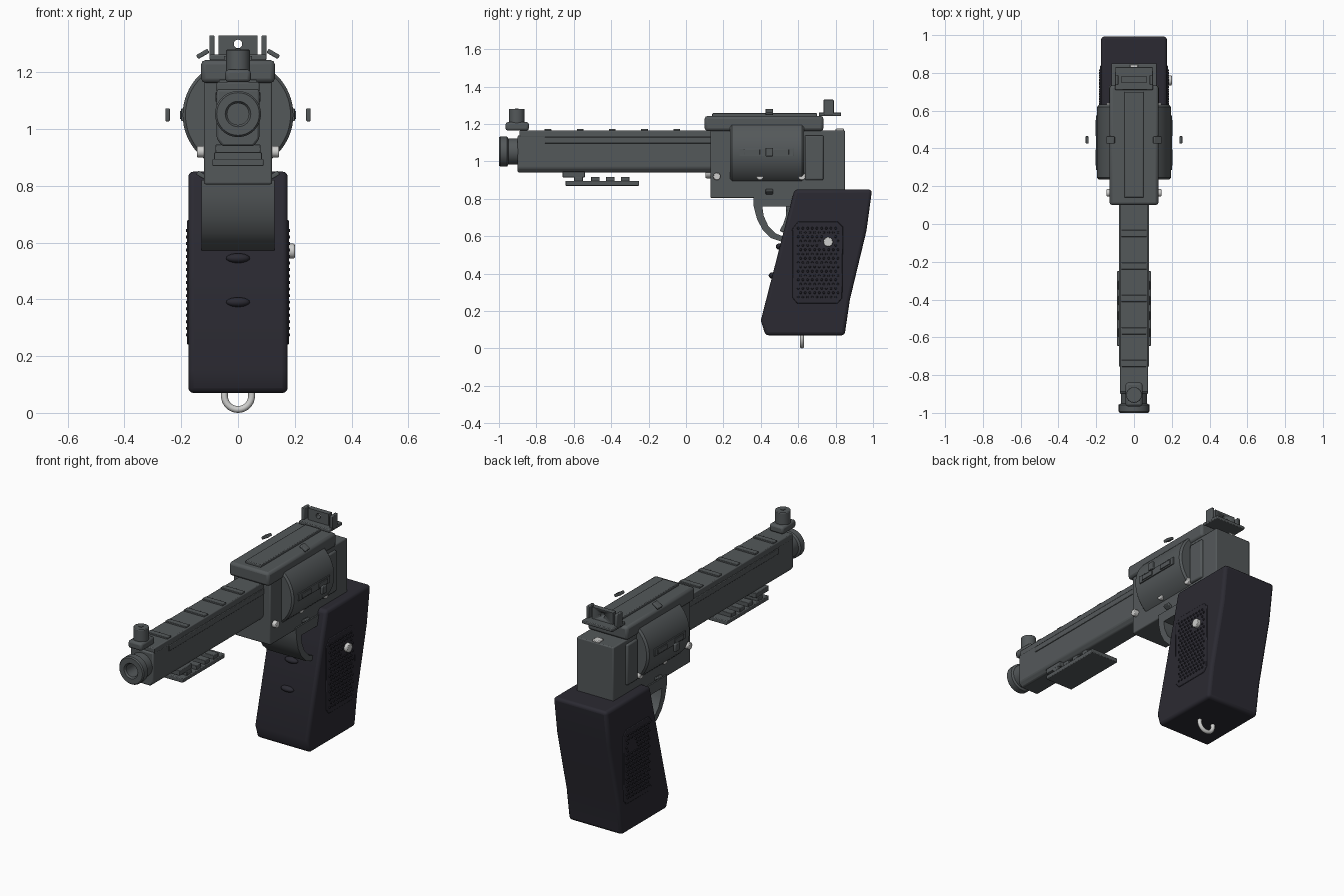
import bpy, bmesh, math
from mathutils import Matrix, Vector

cube = bpy.data.objects.get("Cube")
if cube:
    bpy.data.objects.remove(cube, do_unlink=True)


def material(name, colour, rough):
    m = bpy.data.materials.new(name)
    m.use_nodes = True
    m.diffuse_color = (*colour, 1)
    bsdf = m.node_tree.nodes["Principled BSDF"]
    bsdf.inputs["Base Color"].default_value = (*colour, 1)
    bsdf.inputs["Roughness"].default_value = rough
    return m


STEEL = material("gunmetal", (0.088, 0.098, 0.102), 0.5)
BLACK = material("dark grip", (0.024, 0.023, 0.032), 0.6)
SILVER = material("silver", (0.62, 0.62, 0.61), 0.4)


def finish(name, bm, mat, bevel=0.0, segments=2):
    bmesh.ops.recalc_face_normals(bm, faces=bm.faces)
    mesh = bpy.data.meshes.new(name)
    bm.to_mesh(mesh)
    bm.free()
    mesh.materials.append(mat)
    mesh.shade_smooth()
    mesh.set_sharp_from_angle(angle=math.radians(32))
    ob = bpy.data.objects.new(name, mesh)
    bpy.context.collection.objects.link(ob)
    if bevel:
        mod = ob.modifiers.new("bevel", "BEVEL")
        mod.width, mod.segments = bevel, segments
        mod.limit_method, mod.angle_limit = "ANGLE", math.radians(32)
    return ob


def add_box(bm, x, y, z, matrix=Matrix()):
    """Each range is (low, high)."""
    mid = Vector([sum(r) / 2 for r in (x, y, z)])
    size = [r[1] - r[0] for r in (x, y, z)]
    bmesh.ops.create_cube(bm, size=1, matrix=matrix @ Matrix.Translation(mid) @ Matrix.Diagonal((*size, 1)))


def box(name, half, y, z, mat=STEEL, bevel=0.005):
    bm = bmesh.new()
    add_box(bm, (-half, half), y, z)
    return finish(name, bm, mat, bevel)


def extrude(name, points, x, mat=STEEL, bevel=0.0, segments=2):
    """Side profile of (y, z) points pushed through the x range."""
    bm = bmesh.new()
    face = bm.faces.new([bm.verts.new((x[0], *p)) for p in points])
    out = bmesh.ops.extrude_face_region(bm, geom=[face])["geom"]
    bmesh.ops.translate(bm, verts=[v for v in out if isinstance(v, bmesh.types.BMVert)], vec=(x[1] - x[0], 0, 0))
    return finish(name, bm, mat, bevel, segments)


def lathe(name, profile, z, mat=STEEL, sides=48, bevel=0.0):
    """Turn a (radius, y) profile about a lengthwise axis at height z."""
    bm = bmesh.new()
    verts = [bm.verts.new((r, y, z)) for r, y in profile]
    edges = [bm.edges.new(pair) for pair in zip(verts, verts[1:])]
    bmesh.ops.spin(bm, geom=verts + edges, cent=(0, 0, z), axis=(0, 1, 0), angle=math.tau, steps=sides)
    bmesh.ops.remove_doubles(bm, verts=bm.verts, dist=1e-5)
    return finish(name, bm, mat, bevel)


def cylinder(name, centre, r, depth, axis, mat=STEEL, sides=24, bevel=0.004):
    bm = bmesh.new()
    turn = Vector((0, 0, 1)).rotation_difference(Vector(axis)).to_matrix().to_4x4()
    bmesh.ops.create_cone(bm, cap_ends=True, segments=sides, radius1=r, radius2=r, depth=depth,
                          matrix=Matrix.Translation(centre) @ turn)
    return finish(name, bm, mat, bevel)


AXIS = 1.05

# Barrel, rib and muzzle
bm = bmesh.new()
section = [(-0.055, 0.94), (0.055, 0.94), (0.075, 0.965), (0.075, 1.14), (-0.075, 1.14), (-0.075, 0.965)]
front = bm.faces.new([bm.verts.new((x, -0.9, z)) for x, z in section])
out = bmesh.ops.extrude_face_region(bm, geom=[front])["geom"]
bmesh.ops.translate(bm, verts=[v for v in out if isinstance(v, bmesh.types.BMVert)], vec=(0, 1.05, 0))
finish("barrel", bm, STEEL, 0.008)
lathe("muzzle", [(0, -0.85), (0.038, -0.85), (0.038, -0.99), (0.045, -1), (0.075, -1), (0.081, -0.993),
                 (0.081, -0.957), (0.07, -0.95), (0.07, -0.88)], AXIS + 0.003)
box("barrel_rib", 0.075, (-0.89, 0.14), (1.13, 1.165))
box("barrel_side_rail", 0.08, (-0.755, 0.14), (1.097, 1.13), bevel=0.003)
bm = bmesh.new()
for i in range(5):
    y = -0.05 - 0.172 * i
    add_box(bm, (-0.067, 0.067), (y - 0.018, y + 0.018), (1.16, 1.174))
finish("rib_ridges", bm, STEEL, 0.003)

# Front sight
box("front_sight_base", 0.045, (-0.965, -0.84), (1.165, 1.21), bevel=0.012)
cylinder("front_sight_post", (0, -0.905, 1.24), 0.042, 0.08, (0, 0, 1))
box("front_sight_bead", 0.009, (-0.914, -0.896), (1.275, 1.283), bevel=0)

# Accessory rail under the barrel
box("rail_mount", 0.08, (-0.66, -0.54), (0.915, 0.945), bevel=0.003)
box("rail_plate", 0.09, (-0.645, -0.25), (0.87, 0.895), bevel=0.004)
bm = bmesh.new()
for y in (-0.575, -0.485, -0.405, -0.325):
    add_box(bm, (-0.084, 0.084), (y - 0.023, y + 0.023), (0.89, 0.918))
finish("rail_teeth", bm, STEEL, 0.003)

# Frame
box("frame", 0.12, (0.13, 0.85), (0.805, 1.165), bevel=0.006)
box("top_strap", 0.13, (0.1, 0.735), (1.163, 1.243), bevel=0.015)
box("strap_plate", 0.05, (0.14, 0.7), (1.235, 1.258), bevel=0.004)
box("recoil_shield", 0.133, (0.635, 0.735), (0.9, 1.14), bevel=0.008)

# Drum with raised plates and outer markers at six stations
lathe("drum", [(0, 0.235), (0.185, 0.235), (0.195, 0.245), (0.195, 0.62), (0.185, 0.632), (0, 0.632)], AXIS, sides=64)
plates, markers = bmesh.new(), bmesh.new()
for i in range(6):
    turn = Matrix.Translation((0, 0, AXIS)) @ Matrix.Rotation(math.tau * i / 6, 4, "Y")
    add_box(plates, (0.185, 0.2), (0.285, 0.575), (-0.022, 0.022), turn)
    for y in (0.31, 0.465):
        add_box(plates, (0.19, 0.205), (y, y + 0.085), (-0.014, 0.014), turn)
    add_box(markers, (0.24, 0.256), (0.425, 0.465), (-0.023, 0.023), turn)
finish("drum_plates", plates, STEEL, 0.002)
finish("drum_markers", markers, STEEL, 0.004)

# Rear sight
box("rear_sight_base", 0.1, (0.71, 0.83), (1.243, 1.262), bevel=0.004)
leaf = box("rear_sight_leaf", 0.068, (0.75, 0.78), (1.255, 1.33), bevel=0)
hole = cylinder("sight_hole_cutter", (0, 0.765, 1.3), 0.015, 0.2, (0, 1, 0), bevel=0)
hole.hide_render = True
hole.hide_set(True)
cut = leaf.modifiers.new("hole", "BOOLEAN")
cut.operation, cut.object = "DIFFERENCE", hole
bm = bmesh.new()
for side in (-1, 1):
    add_box(bm, (side * 0.092 - 0.009, side * 0.092 + 0.009), (0.735, 0.79), (1.25, 1.33))
finish("rear_sight_wings", bm, STEEL, 0.004)
box("firing_pin", 0.022, (0.8, 0.845), (1.155, 1.175), SILVER, 0.004)

# Trigger guard and trigger
guard = [(0.36, 0.82), (0.362, 0.76), (0.38, 0.69), (0.41, 0.635), (0.455, 0.59), (0.54, 0.562), (0.54, 0.59),
         (0.48, 0.615), (0.44, 0.655), (0.415, 0.71), (0.408, 0.76), (0.6, 0.76), (0.6, 0.82)]
extrude("trigger_guard", guard, (-0.128, 0.128))
trigger = [(0.535, 0.77), (0.535, 0.71), (0.52, 0.665), (0.5, 0.63), (0.53, 0.615), (0.56, 0.66), (0.575, 0.77)]
extrude("trigger", trigger, (-0.035, 0.035), bevel=0.006)

# Grip
grip = [(0.425, 0.07), (0.4, 0.15), (0.58, 0.85), (0.995, 0.85), (0.965, 0.63), (0.876, 0.26), (0.848, 0.07)]
extrude("grip", grip, (-0.175, 0.175), BLACK, 0.018, 3)
bm = bmesh.new()
for y, z in ((0.5, 0.545), (0.462, 0.39)):
    place = Matrix.Translation((0, y, z)) @ Matrix.Diagonal((0.042, 0.02, 0.017, 1))
    bmesh.ops.create_uvsphere(bm, u_segments=16, v_segments=10, radius=1, matrix=place)
finish("finger_bumps", bm, BLACK)

# Textured side panels
panel = [(0.595, 0.24), (0.57, 0.27), (0.568, 0.64), (0.6, 0.68), (0.81, 0.68), (0.84, 0.65), (0.835, 0.27), (0.81, 0.24)]
extrude("grip_panels", panel, (-0.179, 0.179), BLACK, 0.004)
bm = bmesh.new()
for row in range(17):
    for col in range(9):
        y = 0.6 + 0.025 * col + 0.0125 * (row % 2)
        z = 0.275 + 0.023 * row
        if math.hypot(y - 0.76, z - 0.57) < 0.04:
            continue
        for side in (-1, 1):
            place = Matrix.Translation((side * 0.18, y, z)) @ Matrix.Rotation(side * math.pi / 2, 4, "Y")
            bmesh.ops.create_cone(bm, cap_ends=True, segments=6, radius1=0.008, radius2=0.005, depth=0.008, matrix=place)
finish("grip_studs", bm, BLACK)

# Silver hardware
cylinder("grip_bolt", (0.187, 0.76, 0.57), 0.026, 0.026, (1, 0, 0), SILVER, 12)
for side, word in ((-1, "right"), (1, "left")):
    for y, place in ((0.165, "front"), (0.395, "middle"), (0.62, "rear")):
        cylinder(f"{word}_{place}_screw", (side * 0.13, y, 0.92), 0.02, 0.03, (1, 0, 0), SILVER, 12)
cylinder("ejector_pin", (0, 0.12, 0.94), 0.03, 0.03, (0, 1, 0), SILVER)

# Lanyard ring
bpy.ops.mesh.primitive_torus_add(major_radius=0.048, minor_radius=0.012, major_segments=32, minor_segments=10,
                                 location=(0, 0.62, 0.06), rotation=(math.pi / 2, 0, 0))
ring = bpy.context.object
ring.name = "lanyard_ring"
ring.data.materials.append(SILVER)
bpy.ops.object.shade_smooth()
